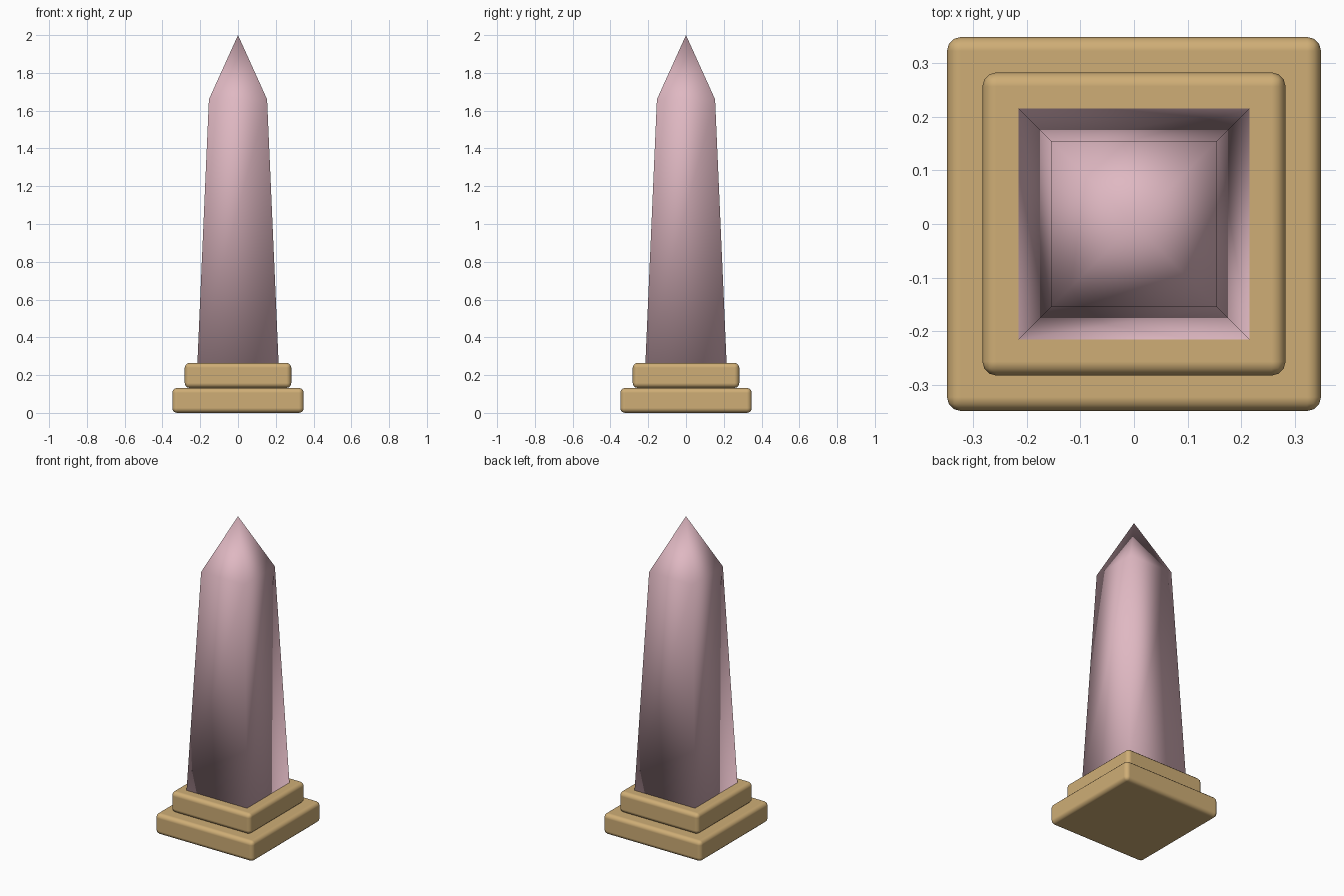
import bpy
import bmesh

if "Cube" in bpy.data.objects:
    bpy.data.objects.remove(bpy.data.objects["Cube"])


def material(name, rgb):
    m = bpy.data.materials.new(name)
    m.diffuse_color = (*rgb, 1)
    m.use_nodes = True
    m.node_tree.nodes["Principled BSDF"].inputs["Base Color"].default_value = m.diffuse_color
    return m


sandstone = material("sandstone", (0.62, 0.42, 0.18))
pink_granite = material("pink granite", (0.74, 0.48, 0.54))


def add_object(name, bm, mat):
    bmesh.ops.recalc_face_normals(bm, faces=bm.faces[:])
    for f in bm.faces:
        f.smooth = True
    mesh = bpy.data.meshes.new(name)
    bm.to_mesh(mesh)
    bm.free()
    mesh.materials.append(mat)
    ob = bpy.data.objects.new(name, mesh)
    bpy.context.collection.objects.link(ob)
    return ob


def slab(name, half, z0, z1):
    bm = bmesh.new()
    bmesh.ops.create_cube(bm, size=1)
    for v in bm.verts:
        v.co = (v.co.x * 2 * half, v.co.y * 2 * half, z0 + (v.co.z + 0.5) * (z1 - z0))
    ob = add_object(name, bm, sandstone)
    bev = ob.modifiers.new("rounded edges", 'BEVEL')
    bev.width = 0.026
    bev.segments = 3
    bev.harden_normals = True
    return ob


# Two stepped plinth slabs with rounded edges
slab("lower_plinth", 0.348, 0.0, 0.132)
slab("upper_plinth", 0.282, 0.132, 0.265)

# Tapered shaft with pyramid tip, one smooth shaded closed shell
bm = bmesh.new()
rings = []
for half, z in ((0.215, 0.264), (0.154, 1.66)):
    rings.append([bm.verts.new((sx * half, sy * half, z))
                  for sx, sy in ((-1, -1), (1, -1), (1, 1), (-1, 1))])
apex = bm.verts.new((0, 0, 2))
bm.faces.new(rings[0][::-1])
for i in range(4):
    j = (i + 1) % 4
    bm.faces.new((rings[0][i], rings[0][j], rings[1][j], rings[1][i]))
    bm.faces.new((rings[1][i], rings[1][j], apex))
add_object("obelisk_shaft", bm, pink_granite)
